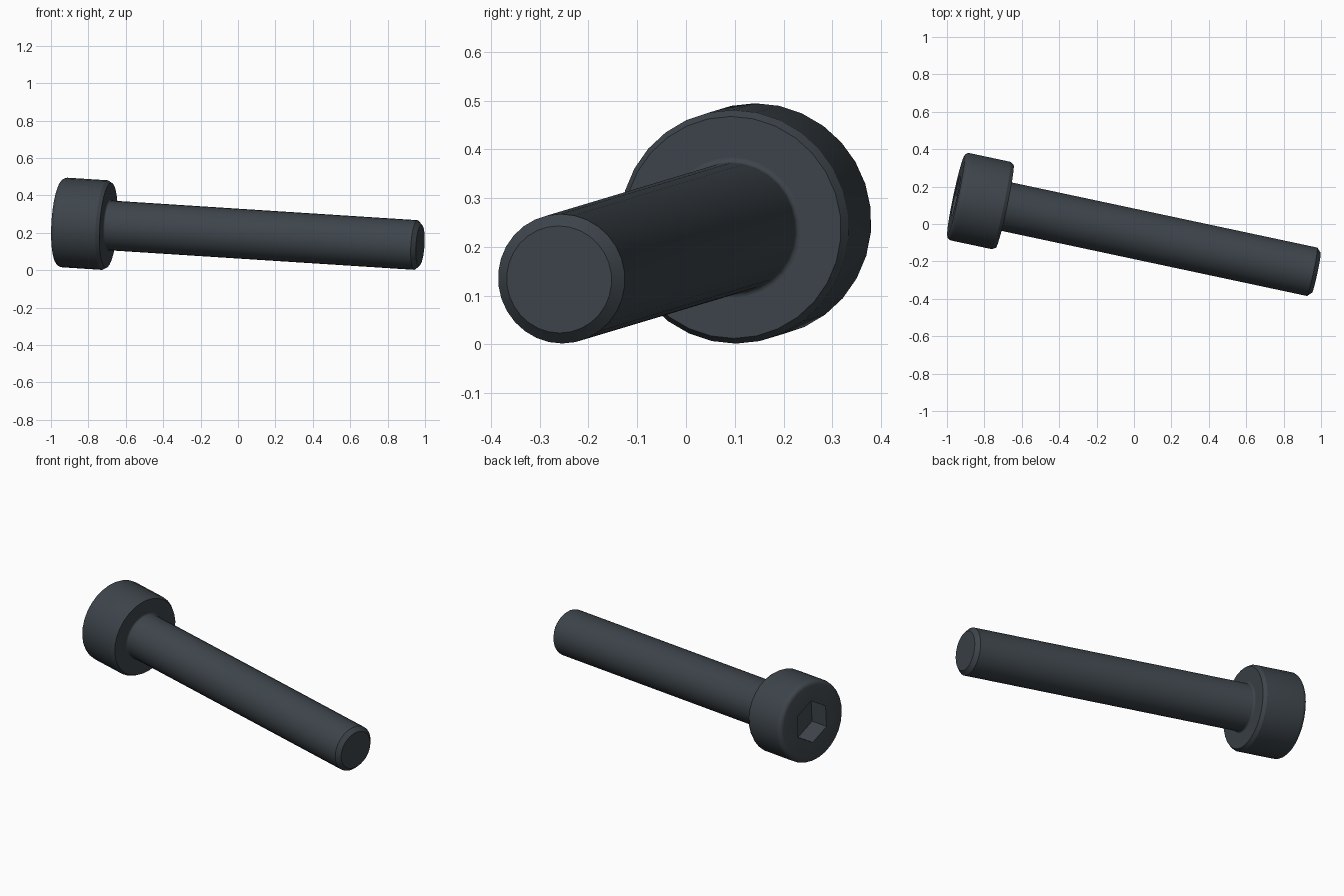
import bpy, bmesh
from math import sin, cos, pi, radians
from mathutils import Vector, Matrix

if "Cube" in bpy.data.objects:
    bpy.data.objects.remove(bpy.data.objects["Cube"], do_unlink=True)

SEGMENTS = 30
LENGTH, SHANK_R = 1.707, 0.133
HEAD_H, HEAD_R = 0.267, 0.24
SOCKET_R, SOCKET_DEPTH = 0.123, 0.117

# Dark steel
steel = bpy.data.materials.new("dark_steel")
steel.use_nodes = True
colour = (0.047, 0.059, 0.070, 1)
steel.diffuse_color = colour
steel.node_tree.nodes["Principled BSDF"].inputs["Base Color"].default_value = colour

# Bolt frame: local z runs from tip to head, origin under the head
z_axis = Vector((-0.976, 0.208, 0.0625)).normalized()
x_axis = Vector((0, 0, 1)).cross(z_axis).normalized()
y_axis = z_axis.cross(x_axis)
frame = Matrix.Translation((-0.692, 0.095, 0.24)) @ Matrix(
    (x_axis, y_axis, z_axis)).transposed().to_4x4()


def ring(bm, radius, z, count):
    turns = [2 * pi * i / count + pi / 2 for i in range(count)]
    return [bm.verts.new((radius * cos(a), radius * sin(a), z)) for a in turns]


def join(bm, a, b):
    for i in range(len(a)):
        j = (i + 1) % len(a)
        bm.faces.new((a[i], a[j], b[j], b[i]))


def lathe(bm, profile):
    rings = [ring(bm, r, z, SEGMENTS) for r, z in profile]
    for a, b in zip(rings, rings[1:]):
        join(bm, a, b)
    return rings


def arc(r, z, radius, start, end, steps=5):
    angles = [radians(start + (end - start) * i / steps) for i in range(steps + 1)]
    return [(r + radius * cos(a), z + radius * sin(a)) for a in angles]


def finish(bm, name):
    bmesh.ops.recalc_face_normals(bm, faces=bm.faces)
    bm.transform(frame)
    mesh = bpy.data.meshes.new(name)
    bm.to_mesh(mesh)
    bm.free()
    mesh.materials.append(steel)
    obj = bpy.data.objects.new(name, mesh)
    bpy.context.collection.objects.link(obj)
    bpy.ops.object.select_all(action='DESELECT')
    obj.select_set(True)
    bpy.context.view_layer.objects.active = obj
    bpy.ops.object.shade_smooth_by_angle(angle=radians(29))


# Head: bevelled underside, rounded top rim, hexagonal socket
bm = bmesh.new()
fillet = 0.027
rings = lathe(bm, [(HEAD_R - 0.012, 0), (HEAD_R, 0.02)]
              + arc(HEAD_R - fillet, HEAD_H - fillet, fillet, 0, 90))
bm.faces.new(rings[0])
mouth = ring(bm, SOCKET_R, HEAD_H, 6)
floor = ring(bm, SOCKET_R, HEAD_H - SOCKET_DEPTH, 6)
join(bm, mouth, floor)
bm.faces.new(floor)
# Flat top face: fan each sixth of the rim to its socket corner
rim, step = rings[-1], SEGMENTS // 6
for k in range(6):
    for i in range(step):
        n = k * step + i - step // 2
        bm.faces.new((mouth[k], rim[n % SEGMENTS], rim[(n + 1) % SEGMENTS]))
    n = k * step + step - step // 2
    bm.faces.new((mouth[k], rim[n % SEGMENTS], mouth[(k + 1) % 6]))
finish(bm, "head")

# Shank: small fillet under the head, chamfered tip
bm = bmesh.new()
chamfer, flare = 0.023, 0.0107
rings = lathe(bm, arc(SHANK_R + flare, -flare, flare, 90, 180, 4)
              + [(SHANK_R, chamfer - LENGTH), (SHANK_R - chamfer, -LENGTH)])
bm.faces.new(rings[-1])
finish(bm, "shank")
